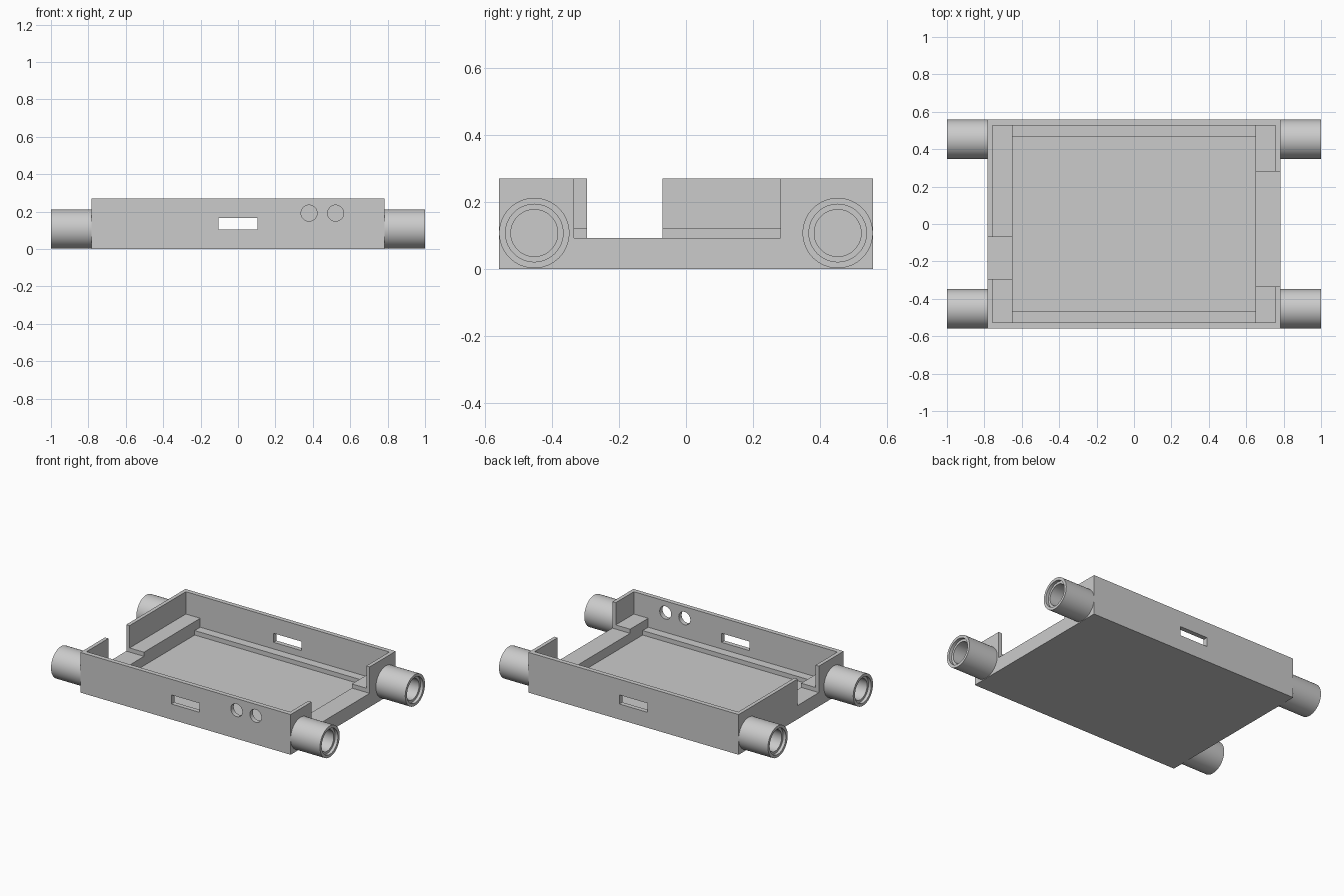
import bpy, bmesh, math
from mathutils import Matrix, Vector

if "Cube" in bpy.data.objects:
    bpy.data.objects.remove(bpy.data.objects["Cube"], do_unlink=True)

grey = bpy.data.materials.new("light grey plastic")
grey.use_nodes = True
grey.diffuse_color = (0.6, 0.6, 0.6, 1)
grey.node_tree.nodes["Principled BSDF"].inputs["Base Color"].default_value = (0.6, 0.6, 0.6, 1)


def to_object(name, bm):
    bmesh.ops.recalc_face_normals(bm, faces=bm.faces)
    mesh = bpy.data.meshes.new(name)
    bm.to_mesh(mesh)
    bm.free()
    mesh.materials.append(grey)
    obj = bpy.data.objects.new(name, mesh)
    bpy.context.collection.objects.link(obj)
    return obj


def box(name, x, y, z):
    bm = bmesh.new()
    size = [b - a for a, b in (x, y, z)]
    centre = [(a + b) / 2 for a, b in (x, y, z)]
    bmesh.ops.create_cube(bm, size=1, matrix=Matrix.Translation(centre) @ Matrix.Diagonal((*size, 1)))
    return to_object(name, bm)


def round_cutter(name, x, z, radius):
    bm = bmesh.new()
    place = Matrix.Translation((x, -0.54, z)) @ Matrix.Rotation(math.pi / 2, 4, "X")
    bmesh.ops.create_cone(bm, cap_ends=True, segments=48, radius1=radius, radius2=radius,
                          depth=0.14, matrix=place)
    return to_object(name, bm)


def smooth(obj):
    bpy.ops.object.select_all(action="DESELECT")
    obj.select_set(True)
    bpy.context.view_layer.objects.active = obj
    bpy.ops.object.shade_smooth_by_angle(angle=math.radians(30))


# Tray body, carved from a solid block
HX, HY, TOP, WALL, AXLE = 0.782, 0.558, 0.27, 0.031, 0.107
ix, iy = HX - WALL + 0.006, HY - WALL
tray = box("tray", (-HX, HX), (-HY, HY), (0, TOP))
cutters = [
    box("upper_cavity", (-ix, ix), (-iy, iy), (0.12, 0.5)),
    box("middle_cavity", (-0.65, 0.65), (-iy, iy), (0.06, 0.5)),
    box("floor_recess", (-0.65, 0.65), (-0.468, 0.468), (0.03, 0.5)),
    box("left_side_notch", (0.6, 0.9), (-0.335, 0.282), (0.092, 0.5)),
    box("right_side_notch", (-0.9, -0.6), (-0.295, -0.07), (0.092, 0.5)),
    box("wall_slots", (-0.105, 0.105), (-0.7, 0.7), (0.104, 0.165)),
    round_cutter("inner_round_hole", 0.38, 0.192, 0.043),
    round_cutter("outer_round_hole", 0.522, 0.192, 0.043),
]
for cutter in cutters:
    cutter.hide_render = True
    mod = tray.modifiers.new(cutter.name, "BOOLEAN")
    mod.operation, mod.solver, mod.object = "DIFFERENCE", "EXACT", cutter

# Bake the cuts and discard the cutters
depsgraph = bpy.context.evaluated_depsgraph_get()
carved = bpy.data.meshes.new_from_object(tray.evaluated_get(depsgraph))
tray.modifiers.clear()
tray.data = carved
for cutter in cutters:
    bpy.data.objects.remove(cutter, do_unlink=True)
smooth(tray)


# Hollow axle sockets: lathed profile with a shallow counterbore
def socket(name, side, end):
    profile = [(HX - 0.002, 0.105), (1, 0.105), (1, 0.086), (0.98, 0.086),
               (0.98, 0.07), (HX - 0.002, 0.07)]
    centre = Vector((0, end * (HY - 0.105), AXLE))
    bm = bmesh.new()
    verts = [bm.verts.new(centre + Vector((side * x, 0, r))) for x, r in profile]
    edges = [bm.edges.new((a, b)) for a, b in zip(verts, verts[1:] + verts[:1])]
    bmesh.ops.spin(bm, geom=verts + edges, cent=centre, axis=(1, 0, 0),
                   angle=math.tau, steps=64, use_merge=True)
    bmesh.ops.remove_doubles(bm, verts=bm.verts, dist=0.0001)
    smooth(to_object(name, bm))


for side, side_name in ((1, "left"), (-1, "right")):
    for end, end_name in ((-1, "front"), (1, "back")):
        socket(f"{end_name}_{side_name}_axle_socket", side, end)
